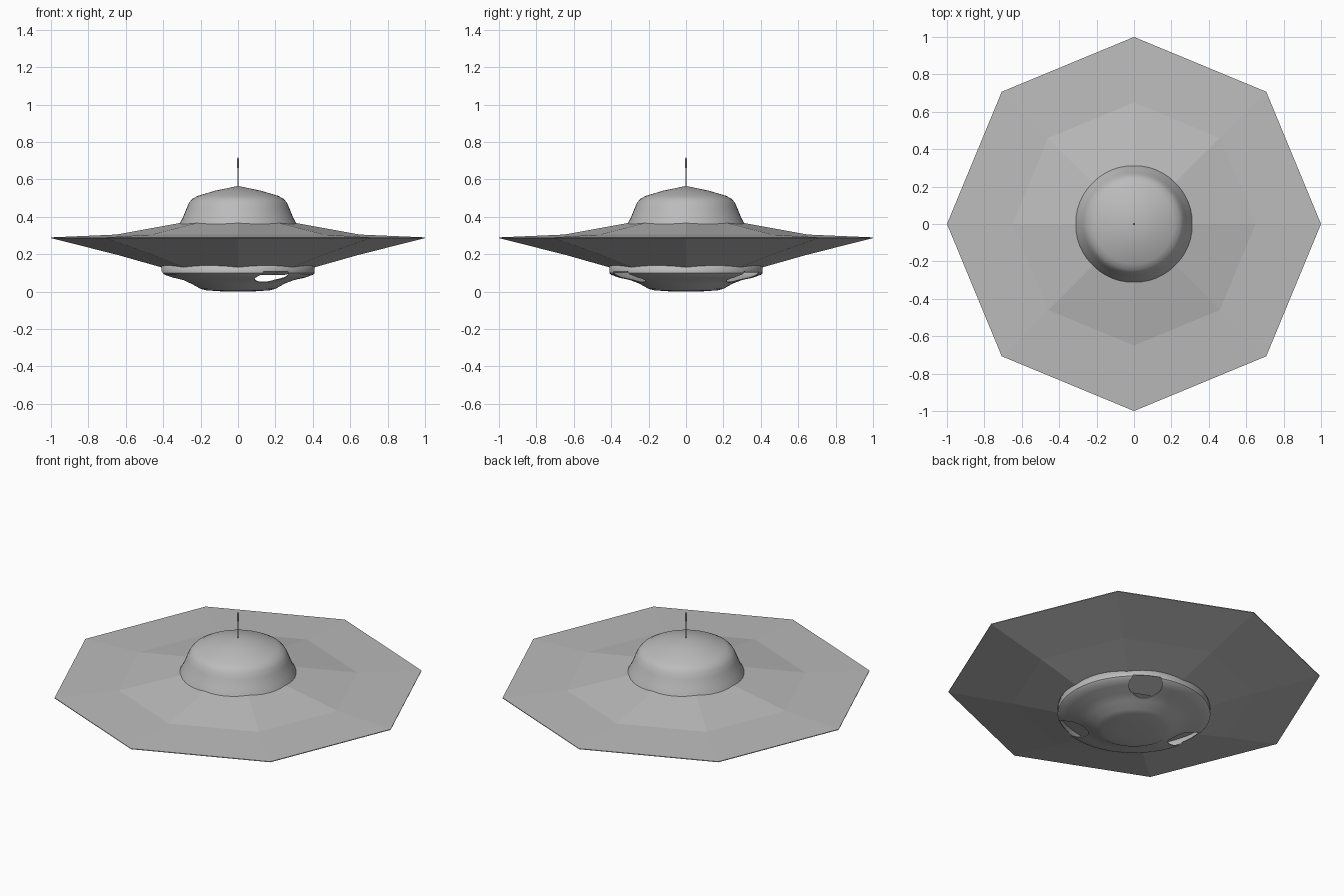
import bpy
import bmesh
from math import cos, sin, tau, radians

cube = bpy.data.objects.get("Cube")
if cube:
    bpy.data.objects.remove(cube, do_unlink=True)

grey = bpy.data.materials.new("hull_grey")
grey.use_nodes = True
grey.diffuse_color = (0.5, 0.5, 0.5, 1)
grey.node_tree.nodes["Principled BSDF"].inputs["Base Color"].default_value = grey.diffuse_color


def lathe(name, profile, sides, smooth=True, center=(0, 0)):
    """Spin (radius, height) points, listed bottom to top, around a vertical axis."""
    bm = bmesh.new()
    rings = []
    for r, z in profile:
        rings.append([bm.verts.new((center[0] + r * cos(tau * i / sides),
                                    center[1] + r * sin(tau * i / sides), z))
                      for i in range(sides)])
    for low, high in zip(rings, rings[1:]):
        for i in range(sides):
            j = (i + 1) % sides
            bm.faces.new((low[i], low[j], high[j], high[i]))
    bmesh.ops.remove_doubles(bm, verts=bm.verts, dist=1e-5)
    mesh = bpy.data.meshes.new(name)
    bm.to_mesh(mesh)
    bm.free()
    mesh.materials.append(grey)
    obj = bpy.data.objects.new(name, mesh)
    bpy.context.collection.objects.link(obj)
    if smooth:
        bpy.ops.object.select_all(action="DESELECT")
        obj.select_set(True)
        bpy.context.view_layer.objects.active = obj
        bpy.ops.object.shade_smooth_by_angle(angle=radians(35))
    return obj


# Eight-sided flat-faced saucer, open in the middle under the dome
lathe("saucer_disc", [(0.25, 0.09), (0.41, 0.13), (0.65, 0.198), (1, 0.286),
                      (1, 0.29), (0.65, 0.305), (0.32, 0.365), (0.25, 0.377)],
      8, smooth=False)

# Round cabin dome
lathe("dome", [(0.318, 0.345), (0.312, 0.365), (0.295, 0.395), (0.275, 0.445),
               (0.262, 0.475), (0.245, 0.495), (0.215, 0.512), (0.12, 0.54),
               (0, 0.565)], 48)

# Antenna with a slightly thicker tip
lathe("antenna", [(0.003, 0.55), (0.003, 0.655), (0.005, 0.665),
                  (0.005, 0.71), (0, 0.72)], 8)

# Hollow lower hull
hull = lathe("lower_hull", [(0, 0), (0.1, 0.002), (0.17, 0.007), (0.2, 0.015),
                            (0.25, 0.043), (0.3, 0.062), (0.36, 0.075),
                            (0.4, 0.09), (0.41, 0.1), (0.41, 0.15)], 64)
shell = hull.modifiers.new("shell", "SOLIDIFY")
shell.thickness = 0.004
shell.offset = -1

# Three round openings spaced evenly around the lower hull
for n, angle in enumerate((60, 180, 300)):
    a = radians(angle)
    cutter = lathe(f"opening_cutter_{n + 1}",
                   [(0, -0.05), (0.09, -0.05), (0.09, 0.107), (0, 0.107)],
                   32, smooth=False, center=(0.355 * cos(a), 0.355 * sin(a)))
    cutter.hide_render = True
    cutter.hide_viewport = True
    cutter.display_type = "WIRE"
    cut = hull.modifiers.new(f"opening_{n + 1}", "BOOLEAN")
    cut.operation = "DIFFERENCE"
    cut.solver = "EXACT"
    cut.object = cutter
